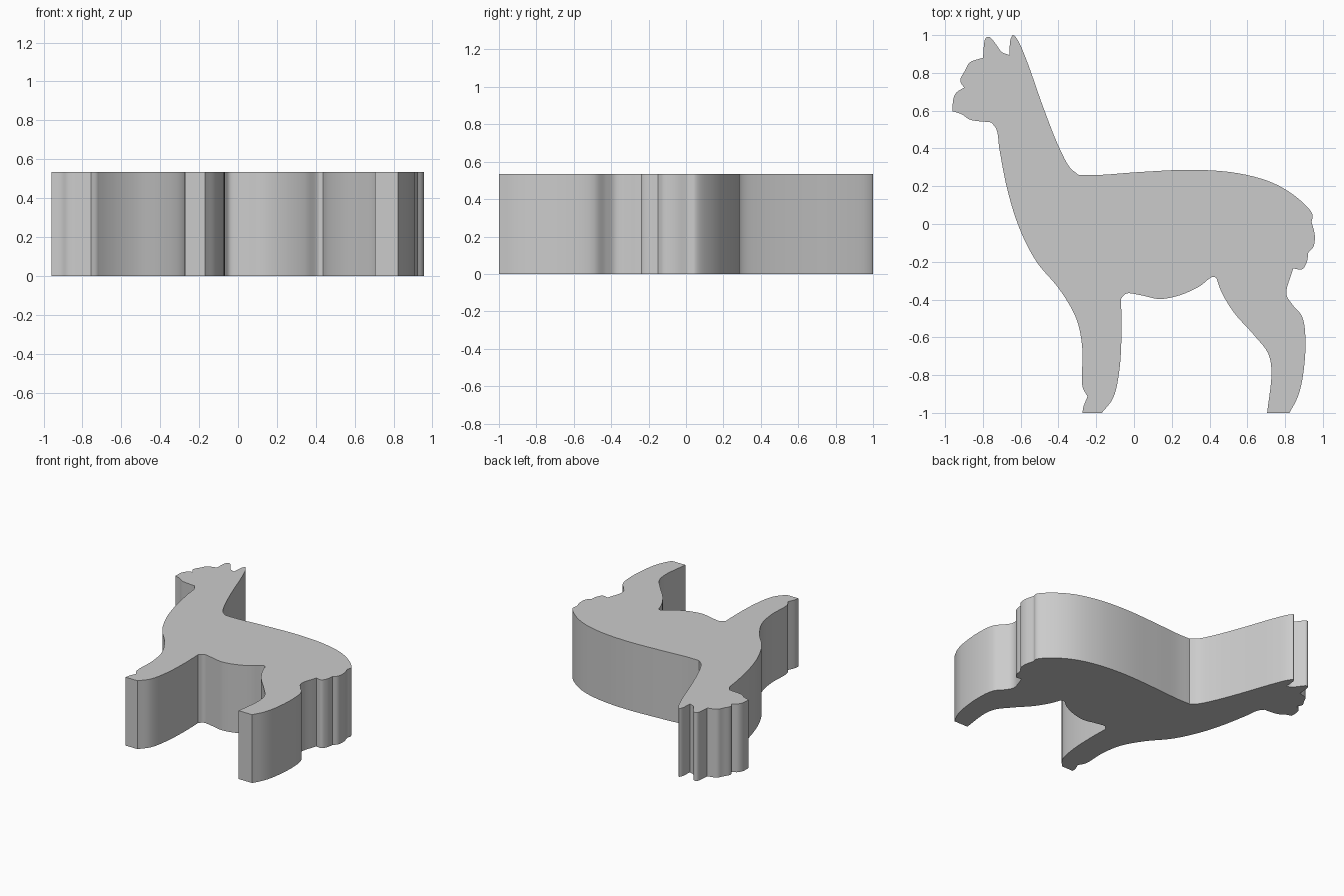
import bpy
import bmesh
from mathutils import Vector

THICKNESS = 0.535
STEPS = 6

cube = bpy.data.objects.get("Cube")
if cube:
    bpy.data.objects.remove(cube, do_unlink=True)


def smooth_run(points):
    """Sample a smooth curve through the points, leaving out the last one."""
    pts = [Vector(p) for p in points]
    # phantom points beyond both ends let the end tangents follow the curve
    pts = [2 * pts[0] - pts[1]] + pts + [2 * pts[-1] - pts[-2]]
    samples = []
    for before, start, end, after in zip(pts, pts[1:], pts[2:], pts[3:]):
        a = (start - before).length ** 0.5
        b = (end - start).length ** 0.5
        c = (after - end).length ** 0.5
        leave = (start - before) / a - (end - before) / (a + b) + (end - start) / b
        arrive = (end - start) / b - (after - start) / (b + c) + (after - end) / c
        leave, arrive = leave * b, arrive * b
        for i in range(STEPS):
            t = i / STEPS
            samples.append(start * (1 + 2 * t) * (1 - t) ** 2
                           + leave * t * (1 - t) ** 2
                           + end * t * t * (3 - 2 * t)
                           + arrive * t * t * (t - 1))
    return samples


# Each run is one smooth stretch of the outline; sharp corners lie between runs
front_ear = [(-.8, .88), (-.785, .985), (-.765, .99), (-.73, .95),
             (-.7, .91), (-.66, .895)]
rear_ear_and_neck = [(-.66, .895), (-.653, .98), (-.64, 1), (-.617, .976),
                     (-.57, .87), (-.474, .6), (-.394, .4), (-.34, .3), (-.294, .26)]
back = [(-.294, .26), (-.18, .26), (.03, .275), (.32, .287), (.56, .267),
        (.743, .214), (.875, .13), (.945, .05), (.94, .012)]
tail_upper = [(.94, .012), (.957, -.06), (.95, -.12), (.923, -.15)]
tail_lower = [(.923, -.15), (.915, -.2), (.89, -.24), (.843, -.235)]
hind_leg_rear = [(.843, -.235), (.807, -.37), (.838, -.426), (.89, -.49),
                 (.908, -.63), (.89, -.83), (.865, -.92), (.823, -1)]
hind_foot = [(.823, -1), (.705, -1)]
hind_leg_front = [(.705, -1), (.728, -.78), (.71, -.685), (.637, -.59),
                  (.53, -.47), (.463, -.36), (.436, -.285)]
belly = [(.436, -.285), (.415, -.28), (.347, -.33), (.24, -.378), (.135, -.397),
         (.04, -.378), (-.04, -.368), (-.069, -.395)]
front_leg_rear = [(-.069, -.395), (-.066, -.56), (-.077, -.77), (-.11, -.92),
                  (-.17, -1)]
front_foot = [(-.17, -1), (-.273, -1)]
toe = [(-.273, -1), (-.267, -.965), (-.246, -.913)]
front_leg_and_chest = [(-.246, -.913), (-.273, -.86), (-.273, -.665), (-.304, -.505),
                       (-.394, -.347), (-.516, -.2), (-.606, -.024), (-.67, .18),
                       (-.712, .394), (-.728, .5), (-.755, .538)]
chin = [(-.755, .538), (-.87, .553), (-.91, .58), (-.96, .597)]
muzzle = [(-.96, .597), (-.957, .66), (-.94, .696), (-.9, .722)]
brow = [(-.9, .722), (-.92, .76), (-.892, .817)]
forelock = [(-.892, .817), (-.87, .855), (-.8, .88)]

outline = []
for run in (front_ear, rear_ear_and_neck, back, tail_upper, tail_lower,
            hind_leg_rear, hind_foot, hind_leg_front, belly, front_leg_rear,
            front_foot, toe, front_leg_and_chest, chin, muzzle, brow, forelock):
    # straight foot edges need no subdivision
    outline += smooth_run(run) if len(run) > 2 else [Vector(run[0])]

# Extrude the silhouette into a solid slab
bm = bmesh.new()
base = bm.faces.new([bm.verts.new((p.x, p.y, 0)) for p in outline])
extruded = bmesh.ops.extrude_face_region(bm, geom=[base], use_keep_orig=True)
top_verts = [g for g in extruded["geom"] if isinstance(g, bmesh.types.BMVert)]
bmesh.ops.translate(bm, verts=top_verts, vec=(0, 0, THICKNESS))
bmesh.ops.recalc_face_normals(bm, faces=bm.faces)
caps = [f for f in bm.faces if len(f.verts) > 4]
bmesh.ops.triangulate(bm, faces=caps)

mesh = bpy.data.meshes.new("animal_silhouette")
bm.to_mesh(mesh)
bm.free()
body = bpy.data.objects.new("animal_silhouette", mesh)
bpy.context.collection.objects.link(body)

# One plain grey for the whole solid
grey = bpy.data.materials.new("light_grey")
grey.use_nodes = True
colour = (0.6, 0.6, 0.6, 1)
grey.diffuse_color = colour
for node in grey.node_tree.nodes:
    if node.type == "BSDF_PRINCIPLED":
        node.inputs["Base Color"].default_value = colour
mesh.materials.append(grey)

# Smooth walls, with the caps and outline corners kept sharp
bpy.ops.object.select_all(action="DESELECT")
body.select_set(True)
bpy.context.view_layer.objects.active = body
bpy.ops.object.shade_smooth_by_angle(angle=0.6)
